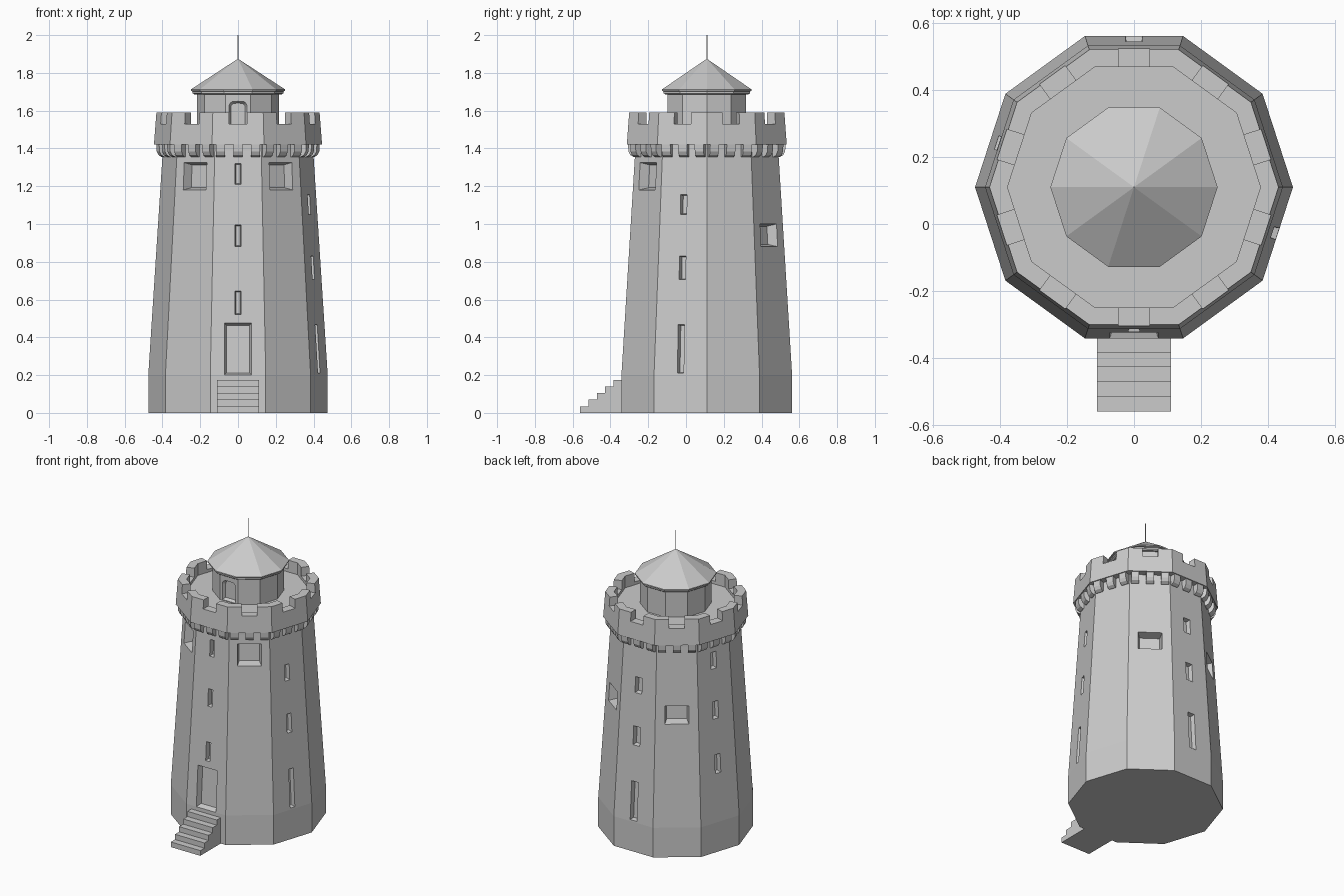
import bpy, bmesh
from math import sin, cos, pi, radians
from mathutils import Vector

cube = bpy.data.objects.get("Cube")
if cube:
    bpy.data.objects.remove(cube, do_unlink=True)

SIDES = 10
AXIS_Y = 0.11             # the tower axis sits behind the steps
APO = cos(pi / SIDES)     # apothem of a unit decagon
FACES = [18 + 36 * i for i in range(SIDES)]

stone = bpy.data.materials.new("grey stone")
stone.use_nodes = True
stone.diffuse_color = (0.6, 0.6, 0.6, 1)
stone.node_tree.nodes["Principled BSDF"].inputs["Base Color"].default_value = (0.6, 0.6, 0.6, 1)


def finish(bm, name):
    """Clean a bmesh and turn it into a flat-shaded object."""
    bmesh.ops.remove_doubles(bm, verts=bm.verts, dist=1e-5)
    bmesh.ops.recalc_face_normals(bm, faces=bm.faces)
    mesh = bpy.data.meshes.new(name)
    bm.to_mesh(mesh)
    bm.free()
    mesh.materials.append(stone)
    obj = bpy.data.objects.new(name, mesh)
    bpy.context.collection.objects.link(obj)
    return obj


def lathe(name, profile, sides=SIDES):
    """Revolve a (radius, z) profile, starting and ending on the axis."""
    bm = bmesh.new()
    rings = []
    for r, z in profile:
        if r == 0:
            rings.append([bm.verts.new((0, AXIS_Y, z))] * sides)
        else:
            rings.append([bm.verts.new((r * cos(2 * pi * i / sides),
                                        AXIS_Y + r * sin(2 * pi * i / sides), z))
                          for i in range(sides)])
    for a, b in zip(rings, rings[1:]):
        for i in range(sides):
            j = (i + 1) % sides
            bm.faces.new(dict.fromkeys((a[i], a[j], b[j], b[i])))
    return finish(bm, name)


def prism(bm, first, second):
    """Solid between two matching outlines."""
    a = [bm.verts.new(p) for p in first]
    b = [bm.verts.new(p) for p in second]
    bm.faces.new(a)
    bm.faces.new(b)
    for i in range(len(a)):
        j = (i + 1) % len(a)
        bm.faces.new((a[i], a[j], b[j], b[i]))


def on_face(angle, u, out, z):
    """Point on a tower side: u along it, out from the axis, z up."""
    a = radians(angle)
    return Vector((cos(a) * out - sin(a) * u, AXIS_Y + sin(a) * out + cos(a) * u, z))


def recess(bm, angle, outline, wall, depth, shrink):
    """Splayed cutter entering a side whose apothem is wall(z)."""
    us, zs = zip(*outline)
    mid = (min(zs) + max(zs)) / 2
    hu, hz = max(us), (max(zs) - min(zs)) / 2
    loops = []
    for out in (0.02, -depth):
        s = shrink * out / depth
        ring = []
        for u, z in outline:
            z2 = mid + (z - mid) * (1 + s / hz)
            ring.append(on_face(angle, u * (1 + s / hu), wall(z2) + out, z2))
        loops.append(ring)
    prism(bm, *loops)


def rect(width, low, high):
    w = width / 2
    return [(-w, low), (w, low), (w, high), (-w, high)]


def cut(obj, bm):
    """Subtract the cutters from an object and discard them."""
    cutter = finish(bm, "cutter")
    cutter.hide_render = True
    mod = obj.modifiers.new("openings", 'BOOLEAN')
    mod.operation = 'DIFFERENCE'
    mod.solver = 'EXACT'
    mod.object = cutter
    bpy.context.view_layer.objects.active = obj
    bpy.ops.object.modifier_apply(modifier=mod.name)
    bpy.data.objects.remove(cutter, do_unlink=True)


def tower_wall(z):
    return (0.475 - 0.0647 * (z - 0.2)) * APO


# Tower body with door, slits and square windows
tower = lathe("tower_body", [(0, 0), (0.475, 0), (0.475, 0.2), (0.398, 1.39), (0.398, 1.45), (0, 1.45)])
bm = bmesh.new()
recess(bm, -90, rect(0.145, 0.2, 0.475), tower_wall, 0.035, 0.012)
high_slits = [(0.52, 0.645), (0.88, 0.995), (1.21, 1.32)]
low_slits = [(0.21, 0.467), (0.705, 0.83), (1.05, 1.155)]
for angle, width, spans in [(-90, 0.033, high_slits), (162, 0.042, high_slits),
                            (-18, 0.035, low_slits), (90, 0.05, low_slits)]:
    for low, high in spans:
        recess(bm, angle, rect(width, low, high), tower_wall, 0.03, 0.005)
for angle, low, high in [(-54, 1.18, 1.325), (-126, 1.18, 1.325), (54, 0.88, 1.0), (126, 0.88, 1.0)]:
    recess(bm, angle, rect(0.148, low, high), tower_wall, 0.055, 0.012)
cut(tower, bm)

# Entrance steps
bm = bmesh.new()
STEPS, RISE, TREAD = 5, 0.035, 0.044
outline = [(-0.3, 0), (-0.56, 0)]
for i in range(STEPS):
    y, z = -0.56 + TREAD * i, RISE * (i + 1)
    outline += [(y, z), (y + TREAD, z)]
outline.append((-0.3, STEPS * RISE))
prism(bm, [(-0.11, y, z) for y, z in outline], [(0.11, y, z) for y, z in outline])
finish(bm, "entrance_steps")

# Rounded corbels, three under each parapet side
bm = bmesh.new()
bracket = [(0.36, 1.355), (0.388, 1.355), (0.405, 1.365), (0.415, 1.385), (0.417, 1.425), (0.36, 1.425)]
for angle in FACES:
    for k in (-1, 0, 1):
        prism(bm, *[[on_face(angle, k * 0.092 + side, r, z) for r, z in bracket]
                    for side in (-0.024, 0.024)])
finish(bm, "corbels")

# Parapet with deck, notched in the middle of each side
parapet = lathe("parapet_and_deck", [(0, 1.42), (0.445, 1.42), (0.432, 1.59),
                                     (0.378, 1.59), (0.378, 1.51), (0, 1.51)])
bm = bmesh.new()
for angle in FACES:
    recess(bm, angle, rect(0.094, 1.53, 1.65), lambda z: 0.42, 0.1, 0)
cut(parapet, bm)

# Turret with an arched doorway
turret = lathe("turret", [(0, 1.48), (0.218, 1.48), (0.218, 1.695), (0, 1.695)])
bm = bmesh.new()
arch = [(-0.048, 1.515), (0.048, 1.515)]
for i in range(9):
    a = pi * i / 8
    arch.append(((0.02 if i < 4 else -0.02 if i > 4 else 0) + 0.028 * cos(a), 1.622 + 0.028 * sin(a)))
recess(bm, -90, arch, lambda z: 0.218 * APO, 0.02, 0.01)
cut(turret, bm)

# Conical roof with a stepped eave, and a thin mast
lathe("turret_roof", [(0, 1.685), (0.23, 1.685), (0.24, 1.692), (0.24, 1.702),
                      (0.25, 1.704), (0.25, 1.712), (0, 1.875)])
lathe("roof_mast", [(0, 1.86), (0.003, 1.86), (0.003, 2.0), (0, 2.0)], 6)
